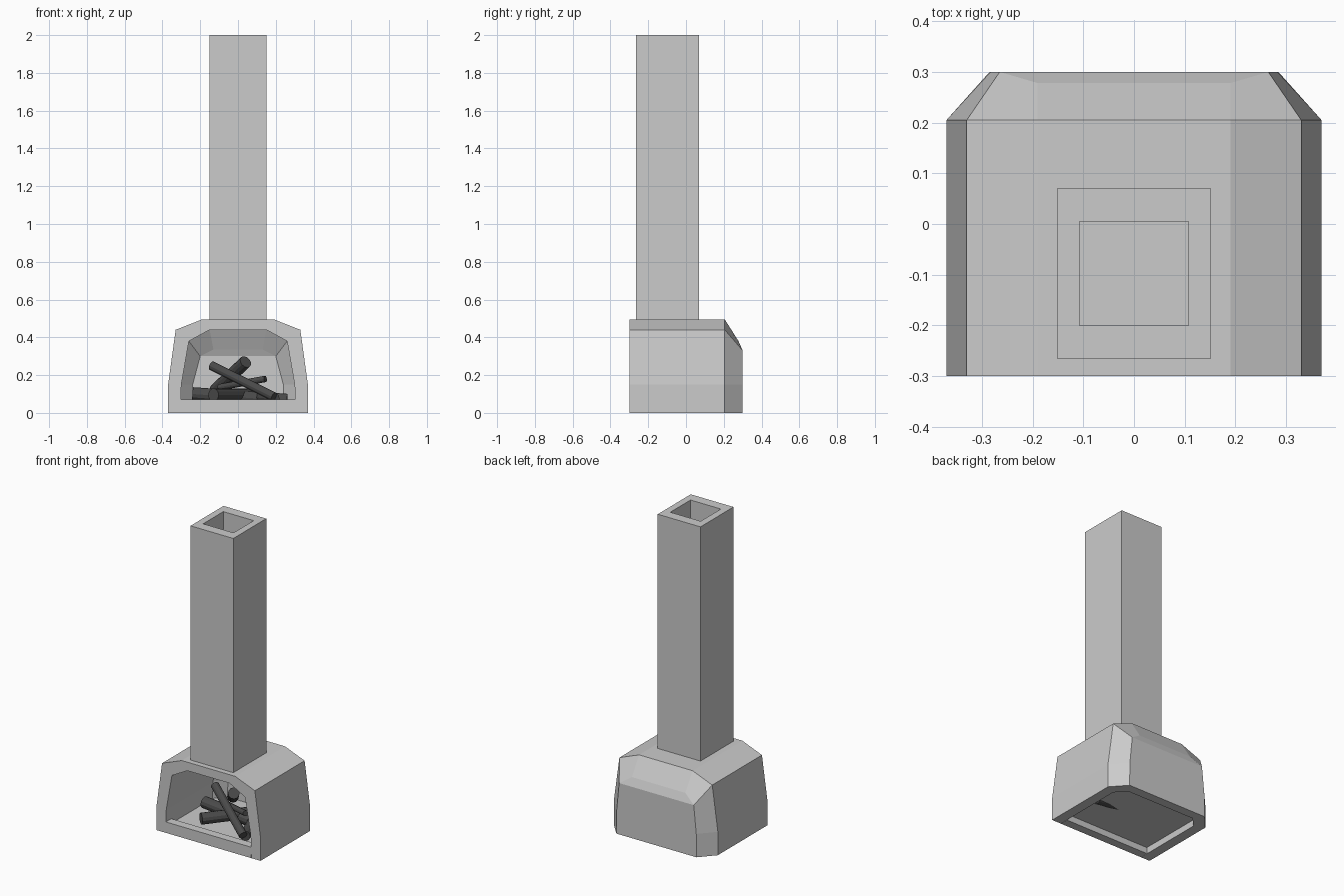
import bpy, bmesh
from mathutils import Vector

if "Cube" in bpy.data.objects:
    bpy.data.objects.remove(bpy.data.objects["Cube"])


def finish(name, bm, mat=None):
    bmesh.ops.remove_doubles(bm, verts=bm.verts, dist=1e-5)
    bmesh.ops.recalc_face_normals(bm, faces=bm.faces)
    me = bpy.data.meshes.new(name)
    bm.to_mesh(me)
    bm.free()
    ob = bpy.data.objects.new(name, me)
    bpy.context.collection.objects.link(ob)
    if mat:
        me.materials.append(mat)
    return ob


def arch(bm, half):
    """Mirror a half arch of (x, y, z) points, left foot to right foot."""
    pts = [(-x, y, z) for x, y, z in half] + list(reversed(half))
    return [bm.verts.new(p) for p in pts]


def bridge(bm, a, b):
    for i in range(len(a) - 1):
        bm.faces.new((a[i], a[i + 1], b[i + 1], b[i]))


def cap(bm, r):
    bm.faces.new(r[2:6])
    bm.faces.new(r[:3] + r[5:])


def box(name, lo, hi):
    bm = bmesh.new()
    bmesh.ops.create_cube(bm, size=1)
    for v in bm.verts:
        v.co = [l + (c + 0.5) * (h - l) for l, c, h in zip(lo, v.co, hi)]
    return finish(name, bm)


# Firebox: hollow arched hood with chamfered back, open at front and below
outer = [(0.37, 0), (0.37, 0.15), (0.33, 0.44), (0.19, 0.495)]
inner = [(0.305, 0), (0.30, 0.15), (0.26, 0.38), (0.15, 0.44)]
bm = bmesh.new()
o0 = arch(bm, [(x, -0.3, z) for x, z in outer])
o1 = arch(bm, [(x, 0.205, z) for x, z in outer])
o2 = arch(bm, [(0.285, 0.3, 0), (0.283, 0.3, 0.15), (0.265, 0.3, 0.33), (0.19, 0.278, 0.38)])
i0 = arch(bm, [(x, -0.3, z) for x, z in inner])
i1 = arch(bm, [(x, 0.175, z) for x, z in inner])
i2 = arch(bm, [(0.243, 0.24, 0), (0.24, 0.24, 0.15), (0.20, 0.24, 0.30), (0.13, 0.225, 0.335)])
for a, b in ((o0, o1), (o1, o2), (i0, i1), (i1, i2), (o0, i0)):
    bridge(bm, a, b)
cap(bm, o2)
cap(bm, i2)
for k in (0, 7):
    bm.faces.new((o0[k], o1[k], i1[k], i0[k]))
    bm.faces.new((o1[k], o2[k], i2[k], i1[k]))
bm.faces.new((o2[0], o2[7], i2[7], i2[0]))
finish("firebox", bm)

# Front sill and hearth floor
box("front_sill", (-0.304, -0.3, 0), (0.304, -0.245, 0.07))
bm = bmesh.new()
foot = [(0.303, -0.246), (0.303, 0.175), (0.242, 0.24)]
foot += [(-x, y) for x, y in reversed(foot)]
bm.faces.new([bm.verts.new((x, y, 0.04)) for x, y in foot])
finish("hearth_floor", bm)

# Chimney: square flue tube
bm = bmesh.new()


def rect(x, y0, y1, z):
    return [bm.verts.new(p) for p in ((-x, y0, z), (x, y0, z), (x, y1, z), (-x, y1, z))]


rings = [rect(0.152, -0.265, 0.07, 0.49), rect(0.152, -0.265, 0.07, 2.0),
         rect(0.108, -0.2, 0.005, 2.0), rect(0.108, -0.2, 0.005, 0.49)]
for a, b in zip(rings, rings[1:]):
    bridge(bm, a + a[:1], b + b[:1])
finish("chimney", bm)

# Firewood: cylinders between end points
wood = bpy.data.materials.new("charred_wood")
wood.diffuse_color = (0.07, 0.07, 0.07, 1)
wood.use_nodes = True
wood.node_tree.nodes["Principled BSDF"].inputs["Base Color"].default_value = wood.diffuse_color
logs = [
    ((-0.24, 0.0, 0.10), (0.26, -0.02, 0.065), 0.036),
    ((-0.13, -0.19, 0.095), (0.13, 0.14, 0.095), 0.035),
    ((-0.14, -0.035, 0.25), (0.19, -0.22, 0.085), 0.025),
    ((0.04, -0.10, 0.27), (-0.12, 0.12, 0.12), 0.034),
    ((0.145, -0.13, 0.18), (-0.10, 0.0, 0.135), 0.017),
    ((0.19, -0.20, 0.075), (0.05, 0.17, 0.09), 0.032),
]
for n, (p, q, r) in enumerate(logs, 1):
    p, q = Vector(p), Vector(q)
    bm = bmesh.new()
    bmesh.ops.create_cone(bm, cap_ends=True, segments=12, radius1=r, radius2=r, depth=(q - p).length)
    ob = finish(f"log_{n}", bm, wood)
    ob.location = (p + q) / 2
    ob.rotation_euler = (q - p).to_track_quat('Z', 'Y').to_euler()
